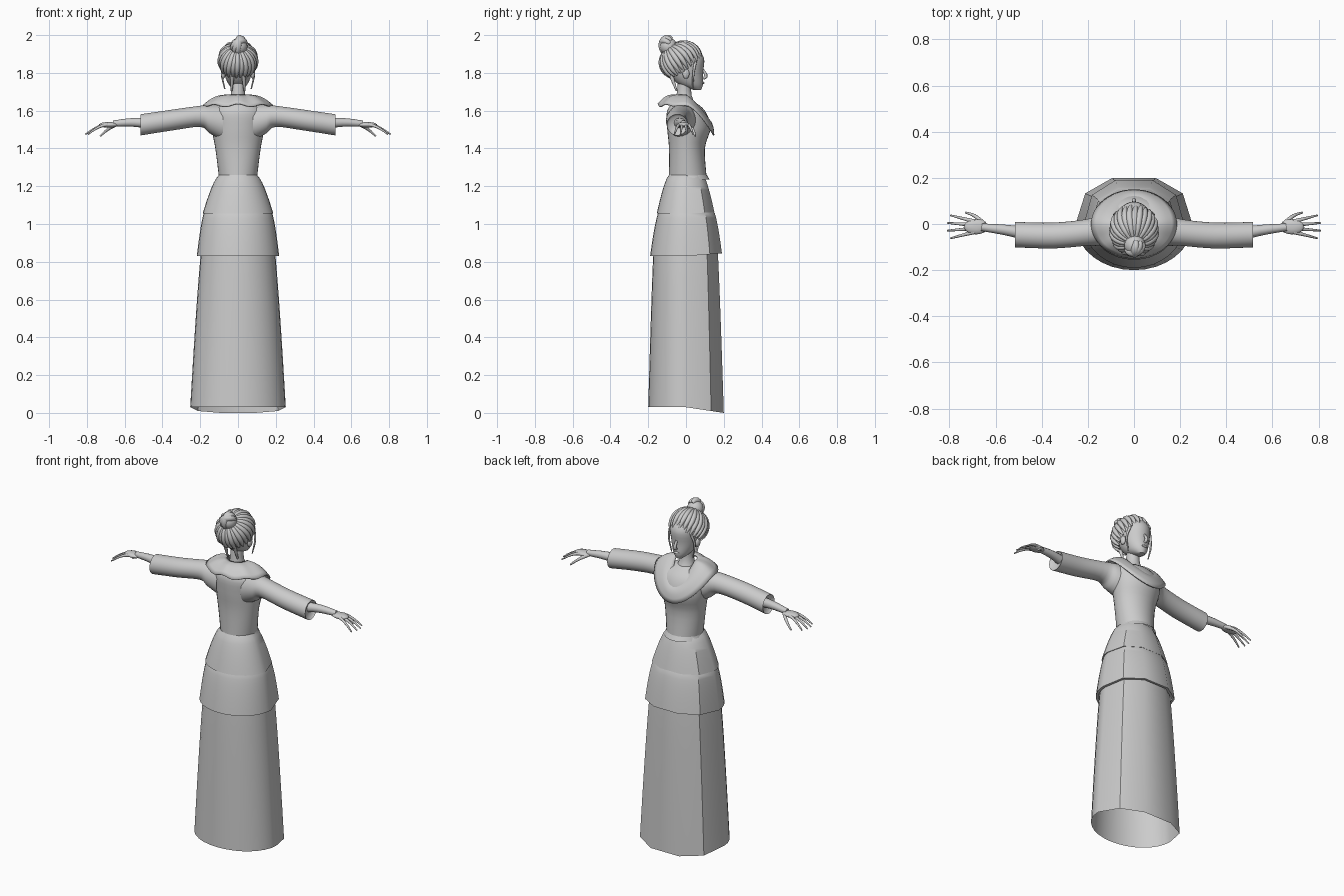
import bpy
from math import sin, cos, pi, radians
from mathutils import Vector

if "Cube" in bpy.data.objects:
    bpy.data.objects.remove(bpy.data.objects["Cube"])

grey = bpy.data.materials.new("plain grey")
grey.use_nodes = True
colour = (.6, .6, .6, 1)
grey.diffuse_color = colour
grey.node_tree.nodes["Principled BSDF"].inputs["Base Color"].default_value = colour


def link(name, data):
    created = bpy.data.objects.new(name, data)
    bpy.context.collection.objects.link(created)
    data.materials.append(grey)
    return created


def angles(count):
    return [2 * pi * step / count for step in range(count)]


def fractions(count):
    return [step / count for step in range(count + 1)]


def smooth(stations, steps=4):
    """Pass a rounded curve through stations of any dimension."""
    points = [Vector(station) for station in stations]
    padded = [points[0]] + points + [points[-1]]
    result = []
    for a, b, c, d in zip(padded, padded[1:], padded[2:], padded[3:]):
        for f in fractions(steps)[:-1]:
            bend = a * 2 - b * 5 + c * 4 - d
            twist = b * 3 - a - c * 3 + d
            result.append(b + ((c - a) * f + bend * f * f + twist * f ** 3) / 2)
    return result + [points[-1]]


def loft(name, rings, cap_start=False, cap_end=False, sharp=60):
    """Skin a list of equal closed rings."""
    count = len(rings[0])
    verts = [point for ring in rings for point in ring]
    faces = []
    for low in range(0, len(verts) - count, count):
        for j in range(count):
            k = (j + 1) % count
            faces.append((low + j, low + k, low + count + k, low + count + j))
    if cap_start:
        faces.append(tuple(reversed(range(count))))
    if cap_end:
        faces.append(tuple(range(len(verts) - count, len(verts))))
    mesh = bpy.data.meshes.new(name)
    mesh.from_pydata(verts, [], faces)
    created = link(name, mesh)
    bpy.ops.object.select_all(action='DESELECT')
    created.select_set(True)
    bpy.context.view_layer.objects.active = created
    bpy.ops.object.mode_set(mode='EDIT')
    bpy.ops.mesh.select_all(action='SELECT')
    bpy.ops.mesh.normals_make_consistent(inside=False)
    bpy.ops.object.mode_set(mode='OBJECT')
    bpy.ops.object.shade_smooth_by_angle(angle=radians(sharp))
    return created


def tube(name, points, thick, root=1, tip=.4, swell=0):
    """Smooth tube whose radius runs from root to tip, swelling between."""
    curve = bpy.data.curves.new(name, 'CURVE')
    curve.dimensions = '3D'
    curve.bevel_depth = thick
    curve.resolution_u = 4
    curve.use_fill_caps = True
    spline = curve.splines.new('BEZIER')
    spline.bezier_points.add(len(points) - 1)
    for knot, point, f in zip(spline.bezier_points, points, fractions(len(points) - 1)):
        knot.co = point
        knot.radius = root + (tip - root) * f + swell * sin(pi * f)
        knot.handle_left_type = knot.handle_right_type = 'AUTO'
    return link(name, curve)


def ball(name, centre, size):
    rings = [[Vector(centre) + Vector((sin(a) * cos(t), sin(a) * sin(t), cos(a))) * Vector(size)
              for t in angles(20)] for a in [pi * f for f in fractions(12)[1:-1]]]
    return loft(name, rings, True, True)


# Unit outlines: a plain circle, and a skirt plan with a faceted front
CIRCLE = [(cos(t), sin(t)) for t in angles(32)]
flat = sin(pi * .4) ** .85
half_front = [(cos(t) ** .85, sin(t) ** .85 / flat) for t in (0, pi / 5, pi * .4)]
PLAN = half_front + [(-x, y) for x, y in reversed(half_front)]
PLAN += [(-cos(t), -sin(t)) for t in [pi * f for f in fractions(16)[1:-1]]]


def ring(station, outline=CIRCLE, lift=0):
    """Horizontal section given by height, half width, back and front."""
    z, width, back, front = station
    middle, depth = (back + front) / 2, (front - back) / 2
    return [(width * x, middle + depth * y, z + lift * max(0, y)) for x, y in outline]


def flared(name, top, hem, ease, lift):
    """Hollow skirt layer that widens from its top to a turned-in hem."""
    top, hem = Vector(top), Vector(hem)
    rings = []
    for f in fractions(10):
        station = top.lerp(hem, f ** ease)
        station[0] = top[0] + (hem[0] - top[0]) * f
        rings.append(ring(station, PLAN, lift * f))
    tucked = hem * .93
    tucked[0] = hem[0]
    if ease < .8:
        rings.append(ring(tucked, PLAN, lift))
    return loft(name, rings, sharp=40)


# Skirt in three layers
flared("skirt", (.9, .19, -.17, .165), (.03, .253, -.2, .2), .8, -.03)
flared("lower_tier", (1.08, .17, -.135, .14), (.83, .218, -.19, .19), .6, .015)
flared("upper_tier", (1.26, .1, -.09, .09), (1.055, .187, -.155, .15), .7, .008)

# Bodice, its hem and the neck
loft("bodice", [ring(s) for s in smooth([
    (1.24, .1, -.09, .11), (1.4, .12, -.09, .1), (1.51, .14, -.1, .13),
    (1.6, .14, -.1, .1), (1.65, .06, -.06, .04)])], cap_end=True)
loft("bodice_hem", [ring(s) for s in [(1.235, .11, -.1, .125), (1.26, .1, -.09, .11)]])
loft("neck", [ring(s) for s in smooth([
    (1.6, .07, -.06, .07), (1.68, .038, -.05, .03), (1.78, .038, -.04, .03)])])


# Wide draped collar, dipping low over the chest
def collar_ring(f):
    points = []
    for t in angles(64):
        c, s = cos(t), sin(t)
        front, back = max(0, s), max(0, -s)
        neckline = Vector((.06 * c, (.06 + .03 * front) * s, 1.685 - .11 * front ** 1.5))
        ripple = .008 * back * cos(8 * t)
        edge = Vector((.186 * c, .15 * s, 1.63 - .16 * front ** 1.6 + ripple))
        bulge = .016 * sin(pi * f)
        points.append(neckline.lerp(edge, f) + Vector((0, bulge * front, bulge)))
    return points


collar = loft("collar", [collar_ring(f) for f in fractions(6)])
collar.modifiers.new("cloth", 'SOLIDIFY').thickness = .007

# Head and features
loft("head", [ring(s) for s in smooth([
    (1.71, .02, .04, .08), (1.74, .05, -.04, .09), (1.8, .074, -.09, .09),
    (1.88, .08, -.1, .095), (1.94, .05, -.07, .05)])], True, True)
tube("nose", [(0, .088, 1.82), (0, .104, 1.78), (0, .09, 1.77)], .01, root=.6, tip=.7, swell=.3)
ball("lips", (0, .09, 1.747), (.018, .007, .007))

# Swept-up hair: everything radiates from the bun
CENTRE, SIZE = Vector((0, -.02, 1.858)), Vector((.094, .107, .1))
POLE, SIDE, FORE = Vector((0, -.6, .8)), Vector((1, 0, 0)), Vector((0, .8, .6))


def scalp(f, turn, grow=1):
    reach = f * radians(107 + 9 * abs(cos(turn)))
    outward = SIDE * cos(turn) + FORE * sin(turn)
    return CENTRE + (POLE * cos(reach) + outward * sin(reach)) * SIZE * grow


loft("hair_cap", [[scalp(f, t) for t in angles(40)] for f in fractions(8)[1:]], cap_start=True)
for number, turn in enumerate(angles(26)):
    path = [scalp(f, turn + .1 * sin(3 * f), 1 + .03 * (number % 2)) for f in fractions(6)[1:]]
    tube("hair_strand", path, .015, root=.5, tip=.3, swell=.6)

# Coiled bun
BUN = Vector((.004, -.093, 1.94))
ball("bun_core", BUN, (.046, .046, .046))
outward = Vector((0, -.75, .66))
for turn in angles(6)[:3]:
    a = turn / 2 + .4
    across = Vector((cos(a), sin(a) / 2, sin(a)))
    coil = [BUN + (across * cos(t) + outward * sin(t)) * .038 for t in [pi * f for f in fractions(8)]]
    tube("bun_coil", coil, .02, root=.5, tip=.5, swell=.5)

for s, side in ((1, "left"), (-1, "right")):
    def mirrored(points):
        return [(s * x, y, z) for x, y, z in points]

    # Loose locks and ear
    tube(side + "_face_lock", mirrored([(.07, .05, 1.86), (.085, .04, 1.8), (.07, .035, 1.715)]), .008)
    tube(side + "_nape_lock", mirrored([(.03, -.08, 1.79), (.034, -.05, 1.705)]), .012)
    ball(side + "_ear", (s * .078, 0, 1.795), (.012, .018, .026))

    # Sleeve with a recessed cuff
    stations = smooth([
        (.08, -.01, 1.535, .08, .095), (.15, -.025, 1.555, .07, .075), (.2, -.036, 1.57, .058, .056),
        (.35, -.05, 1.55, .056, .055), (.515, -.046, 1.525, .055, .056)])
    stations.append(Vector((.5, -.046, 1.525, .045, .045)))
    loft(side + "_sleeve", [mirrored([(x, y + deep * c, z + tall * d) for c, d in CIRCLE])
                            for x, y, z, deep, tall in stations], cap_end=True)

    # Forearm and palm
    tube(side + "_forearm", mirrored([(.45, -.045, 1.53), (.55, -.027, 1.538), (.66, -.014, 1.532)]),
         .03, tip=.55)
    ball(side + "_palm", (s * .684, -.012, 1.525), (.052, .033, .015))

    # Four fanned, drooping fingers and a thumb
    for number in range(4):
        fan = number - 1.5
        finger = []
        for f in fractions(3):
            length = (.12 - .007 * fan * fan) * f
            finger.append((.69 + length, -.012 - fan * (.015 + .018 * f), 1.527 - .052 * f ** 1.6))
        tube(side + "_finger", mirrored(finger), .0095)
    tube(side + "_thumb", mirrored([(.65, 0, 1.525), (.69, .035, 1.5), (.73, .05, 1.465)]), .011)
